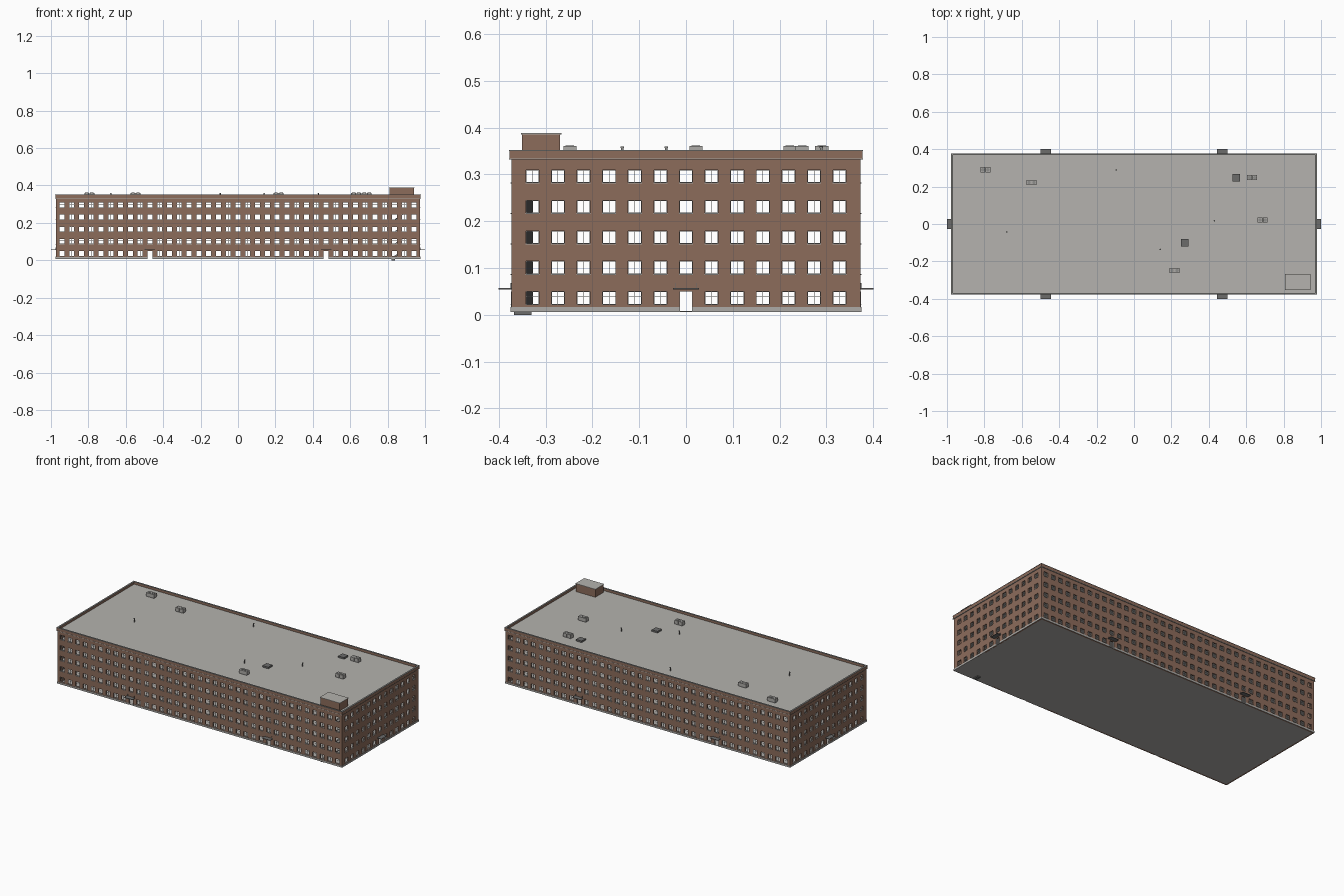
import bpy
from math import pi
from mathutils import Matrix, Vector

cube = bpy.data.objects.get("Cube")
if cube:
    bpy.data.objects.remove(cube)


def material(name, r, g, b):
    m = bpy.data.materials.new(name)
    m.use_nodes = True
    m.diffuse_color = (r, g, b, 1)
    node = next(n for n in m.node_tree.nodes if n.type == 'BSDF_PRINCIPLED')
    node.inputs["Base Color"].default_value = (r, g, b, 1)
    node.inputs["Roughness"].default_value = 0.9
    return m


BRICK = material("brown brick", 0.265, 0.15, 0.105)
ROOF = material("roof grey", 0.46, 0.45, 0.425)
STONE = material("concrete grey", 0.42, 0.41, 0.39)
DARK = material("dark grey", 0.15, 0.15, 0.148)
FRAME = material("window frame grey", 0.58, 0.57, 0.55)
METAL = material("metal grey", 0.27, 0.27, 0.26)


def mesh_object(name, verts, faces, mat, angle=0):
    me = bpy.data.meshes.new(name)
    rot = Matrix.Rotation(angle, 3, 'Z')
    me.from_pydata([rot @ Vector(v) for v in verts], [], faces)
    me.materials.append(mat)
    ob = bpy.data.objects.new(name, me)
    bpy.context.collection.objects.link(ob)
    return ob


def boxes(name, spans, mat, angle=0, slope=0):
    """Each span is (x0, x1, y0, y1, z0, z1); slope raises the x1 end."""
    verts, faces = [], []
    for x0, x1, y0, y1, z0, z1 in spans:
        k = len(verts)
        verts += [(x, y, z + (slope if x == x1 else 0)) for z in (z0, z1)
                  for x, y in ((x0, y0), (x1, y0), (x1, y1), (x0, y1))]
        faces += [(k + 3, k + 2, k + 1, k), (k + 4, k + 5, k + 6, k + 7)]
        for i in range(4):
            j = (i + 1) % 4
            faces.append((k + i, k + j, k + j + 4, k + i + 4))
    return mesh_object(name, verts, faces, mat, angle)


def cylinder(name, x, y, radius, low, high, mat, sides=12):
    bpy.ops.mesh.primitive_cylinder_add(vertices=sides, radius=radius, depth=high - low,
                                        location=(x, y, (low + high) / 2))
    bpy.context.object.name = name
    bpy.context.object.data.materials.append(mat)


BASE, PLINTH_TOP, TOP = 0.006, 0.0165, 0.335
WIN_W, WIN_H = 0.028, 0.027
STOREY = 0.065
ROWS = [0.0225 + STOREY * i for i in range(5)]
HX, HY = 0.973, 0.373


# One facade, built facing the front and then turned into place
def facade(side, half, dist, count, pitch, doors, angle):
    centres = [(i - (count - 1) / 2) * pitch for i in range(count)]
    us = [-half]
    for c in centres:
        us += [c - WIN_W / 2, c + WIN_W / 2]
    us.append(half)
    zs = [BASE]
    for r in ROWS:
        zs += [r, r + WIN_H]
    zs.append(TOP)

    # brick wall with window and door openings
    n = len(zs)
    verts = [(u, -dist, z) for u in us for z in zs]
    faces = []
    for i in range(len(us) - 1):
        door = i % 2 and (i // 2) in doors
        for j in range(n - 1):
            if (i % 2 and j % 2) or (door and j < 2):
                continue
            a = i * n + j
            faces.append((a, a + n, a + n + 1, a + 1))
    wall = mesh_object(side + "_wall", verts, faces, BRICK, angle)
    solid = wall.modifiers.new("thickness", 'SOLIDIFY')
    solid.thickness = 0.008
    solid.offset = -1

    # window frames and sills
    frames, sills = [], []
    f, y0, y1 = 0.001, -dist + 0.004, -dist + 0.006
    for i, c in enumerate(centres):
        l, r = c - WIN_W / 2, c + WIN_W / 2
        for k, z in enumerate(ROWS):
            if k == 0 and i in doors:
                continue
            t = z + WIN_H
            bar = z + WIN_H * 0.62
            frames += [(l, l + f, y0, y1, z, t), (r - f, r, y0, y1, z, t),
                       (l, r, y0, y1, z, z + f), (l, r, y0, y1, t - f, t),
                       (c - f / 2, c + f / 2, y0, y1, z, t),
                       (l, r, y0, y1, bar, bar + f / 2)]
            sills.append((l - 0.001, r + 0.001, -dist - 0.002, y0, z - 0.002, z))
    boxes(side + "_window_frames", frames, FRAME, angle)
    boxes(side + "_window_sills", sills, STONE, angle)

    # plinth interrupted at the doors
    plinth, start = [], -half - 0.002
    for d in doors:
        plinth.append((start, centres[d] - WIN_W / 2, -dist - 0.002, -dist + 0.002, BASE, PLINTH_TOP))
        start = centres[d] + WIN_W / 2
    plinth.append((start, half + 0.002, -dist - 0.002, -dist + 0.002, BASE, PLINTH_TOP))
    boxes(side + "_plinth", plinth, STONE, angle)

    # entrances: jambs, canopy and its hanging rods
    jambs, canopies = [], []
    for d in doors:
        c = centres[d]
        for s in (-1, 1):
            e = c + s * (WIN_W / 2 - 0.0005)
            jambs.append((e - 0.0005, e + 0.0005, -dist - 0.001, y1, BASE, 0.0495))
            rod = c + s * 0.022
            canopies.append((rod - 0.0008, rod + 0.0008, -dist - 0.002, -dist, 0.056, 0.068))
        canopies.append((c - 0.028, c + 0.028, -dist - 0.027, -dist, 0.0545, 0.0575))
    boxes(side + "_door_jambs", jambs, FRAME, angle)
    boxes(side + "_door_canopies", canopies, DARK, angle)

    # parapet with trim at the bottom and coping on top
    e = half + 0.004
    boxes(side + "_parapet", [(-e, e, -dist - 0.004, -dist + 0.004, 0.334, 0.350)], BRICK, angle)
    boxes(side + "_parapet_trim",
          [(-e - 0.001, e + 0.001, -dist - 0.005, -dist + 0.002, 0.3315, 0.334)], STONE, angle)
    boxes(side + "_coping",
          [(-e - 0.001, e + 0.001, -dist - 0.005, -dist + 0.005, 0.350, 0.3525)], METAL, angle)


LONG, SHORT = 0.0523, 0.0547
facade("front", HX, HY, 37, LONG, (9, 27), 0)
facade("right", HY, HX, 13, SHORT, (6,), pi / 2)
facade("back", HX, HY, 37, LONG, (9, 27), pi)
facade("left", HY, HX, 13, SHORT, (6,), -pi / 2)

# Slabs
boxes("ground_slab", [(-HX, HX, -HY, HY, BASE, 0.008)], STONE)
ix, iy = HX - 0.009, HY - 0.009
boxes("storey_floors", [(-ix, ix, -iy, iy, r - 0.011, r - 0.008) for r in ROWS[1:]], STONE)
boxes("roof_deck", [(-HX, HX, -HY, HY, 0.333, 0.337)], ROOF)

# Staircase inside the corner: one sloping flight per storey
boxes("stair_flights", [(0.83, 0.92, -0.363, -0.327, r - 0.010, r - 0.004) for r in ROWS[:4]],
      DARK, slope=STOREY)
boxes("stair_footing", [(0.82, 0.84, -0.367, -0.33, 0, BASE)], DARK)

# Stair penthouse
boxes("penthouse", [(0.809, 0.940, -0.350, -0.269, 0.336, 0.3855)], BRICK)
boxes("penthouse_roof", [(0.806, 0.943, -0.352, -0.266, 0.3855, 0.388)], ROOF)

# Roof cooling units: two housings on a shared base, each with a fan on top
bases, housings = [], []
for x, y in ((-0.795, 0.29), (-0.548, 0.222), (0.632, 0.248), (0.688, 0.021), (0.217, -0.248)):
    bases.append((x - 0.026, x + 0.026, y - 0.0125, y + 0.0125, 0.336, 0.342))
    for s in (-0.0137, 0.0137):
        housings.append((x + s - 0.013, x + s + 0.013, y - 0.014, y + 0.014, 0.342, 0.3605))
        cylinder("cooling_fan", x + s, y, 0.009, 0.3595, 0.362, METAL)
boxes("cooling_unit_bases", bases, METAL)
boxes("cooling_unit_housings", housings, STONE)

# Roof hatches
boxes("roof_hatches", [(x - 0.02, x + 0.02, y - 0.02, y + 0.02, 0.336, 0.347)
                       for x, y in ((0.546, 0.248), (0.271, -0.1))], DARK)

# Vent pipes with small caps
for x, y in ((-0.68, -0.042), (-0.095, 0.289), (0.43, 0.018), (0.14, -0.136)):
    cylinder("vent_pipe", x, y, 0.003, 0.336, 0.356, METAL)
    cylinder("vent_pipe_cap", x, y, 0.004, 0.356, 0.360, METAL)
